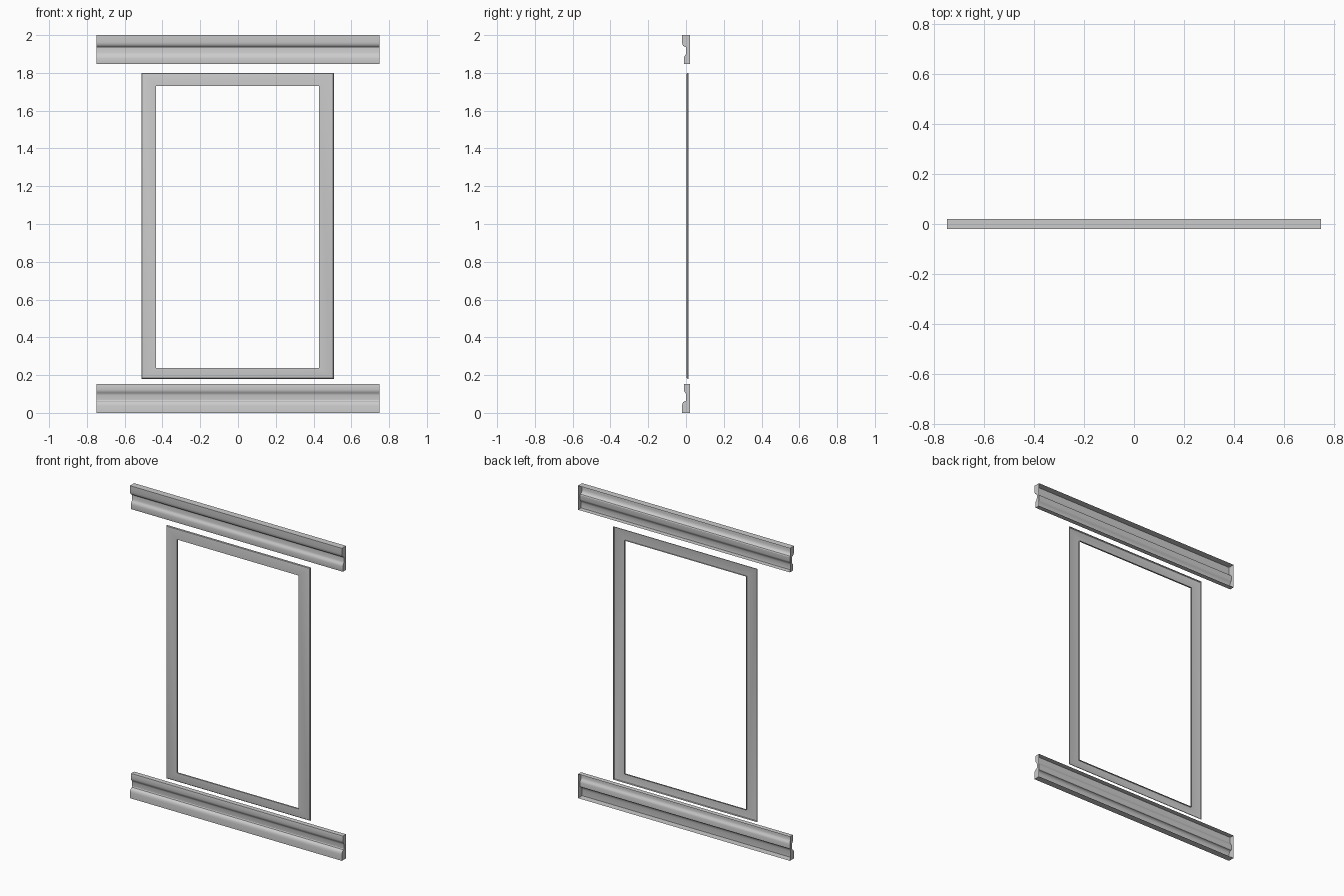
import bpy, bmesh

if "Cube" in bpy.data.objects:
    bpy.data.objects.remove(bpy.data.objects["Cube"])


def make_object(name, bm):
    bmesh.ops.recalc_face_normals(bm, faces=bm.faces)
    me = bpy.data.meshes.new(name)
    bm.to_mesh(me)
    bm.free()
    ob = bpy.data.objects.new(name, me)
    bpy.context.collection.objects.link(ob)
    bpy.ops.object.select_all(action='DESELECT')
    bpy.context.view_layer.objects.active = ob
    ob.select_set(True)
    bpy.ops.object.shade_smooth_by_angle()
    return ob


# Moulding section (y, z) of the upper rail, from lower back to upper back
SECTION = [(0.021, 1.846), (-0.010, 1.846), (-0.011, 1.850), (-0.011, 1.878),
           (-0.009, 1.887), (-0.005, 1.893), (-0.001, 1.899), (0.001, 1.906),
           (0.001, 1.932), (-0.002, 1.937), (-0.009, 1.939), (-0.015, 1.944),
           (-0.019, 1.952), (-0.021, 1.963), (-0.021, 2.0), (0.021, 2.0)]


def rail(name, flip):
    # Open-backed extrusion with closed ends
    bm = bmesh.new()
    ends = [[bm.verts.new((x, y, 2 - z if flip else z)) for y, z in SECTION]
            for x in (-0.75, 0.75)]
    for i in range(len(SECTION) - 1):
        bm.faces.new((ends[0][i], ends[0][i + 1], ends[1][i + 1], ends[1][i]))
    for e in ends:
        bm.faces.new(e)
    ob = make_object(name, bm)
    return ob


rail("upper_rail", False)
rail("lower_rail", True)

# Thin open-backed picture frame: nested rectangles joined into a border
bm = bmesh.new()
X0, X1, Z0, Z1 = -0.512, 0.508, 0.18, 1.80
loops = []
for inset, y in ((0, 0.012), (0, 0.008), (0.004, 0.004), (0.012, 0.002)):
    loops.append([bm.verts.new(p) for p in (
        (X0 + inset, y, Z0 + inset), (X1 - inset, y, Z0 + inset),
        (X1 - inset, y, Z1 - inset), (X0 + inset, y, Z1 - inset))])
for y in (0.002, 0.012):
    loops.append([bm.verts.new(p) for p in (
        (-0.434, y, 0.237), (0.428, y, 0.237), (0.428, y, 1.731), (-0.434, y, 1.731))])
for a, b in zip(loops, loops[1:]):
    for i in range(4):
        j = (i + 1) % 4
        bm.faces.new((a[i], a[j], b[j], b[i]))
make_object("poster_frame", bm)
